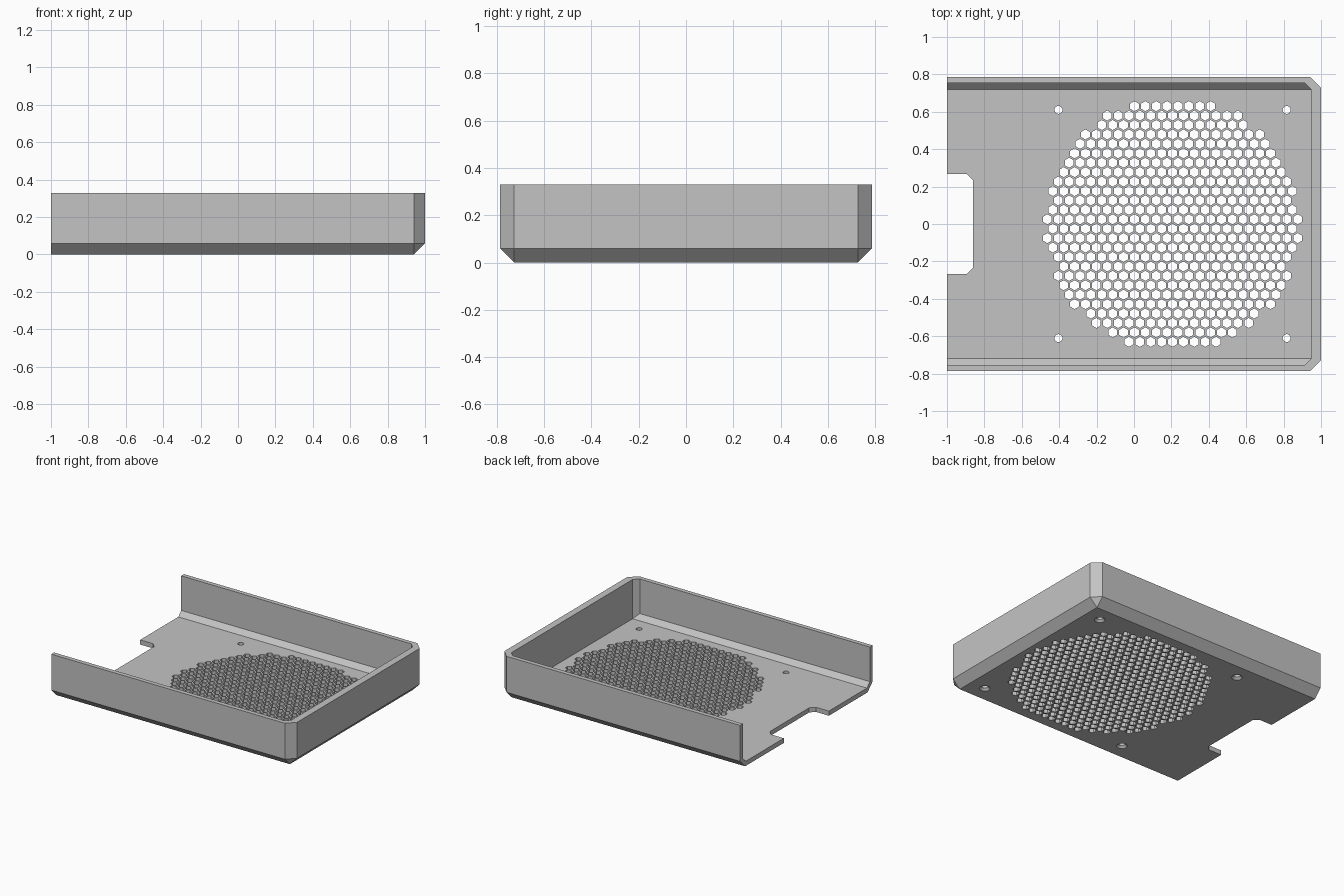
import bpy, bmesh
from math import cos, sin, tau, hypot

if "Cube" in bpy.data.objects:
    bpy.data.objects.remove(bpy.data.objects["Cube"], do_unlink=True)

HALF_Y, HEIGHT, CHAMFER = 0.787, 0.33, 0.06
WALL, END_WALL, FLOOR = 0.033, 0.053, 0.035
FAN_X, SCREW = 0.206, 0.61
PITCH, HEX_R, GRILLE_R = 0.0582, 0.0268, 0.679

grey = bpy.data.materials.new("light_grey_plastic")
colour = (0.55, 0.55, 0.55, 1)
grey.diffuse_color = colour
grey.use_nodes = True
grey.node_tree.nodes["Principled BSDF"].inputs["Base Color"].default_value = colour


def finish(name, bm):
    bmesh.ops.recalc_face_normals(bm, faces=bm.faces[:])
    mesh = bpy.data.meshes.new(name)
    bm.to_mesh(mesh)
    bm.free()
    mesh.materials.append(grey)
    obj = bpy.data.objects.new(name, mesh)
    bpy.context.collection.objects.link(obj)
    return obj


def chamfered_block(name, x0, x1, half_y, z0, z1, c):
    """Block with its lower edges and its two +x corners chamfered."""
    bm = bmesh.new()
    for s in (-1, 1):
        inner, outer = s * (half_y - c), s * half_y
        for x in (x0, x1 - c):
            bm.verts.new((x, inner, z0))
            for z in (z0 + c, z1):
                bm.verts.new((x, outer, z))
        for z in (z0 + c, z1):
            bm.verts.new((x1, inner, z))
    bmesh.ops.convex_hull(bm, input=bm.verts[:])
    bmesh.ops.dissolve_limit(bm, angle_limit=0.01, verts=bm.verts[:], edges=bm.edges[:])
    return finish(name, bm)


def loft(bm, rings):
    """Closed solid through rings of equal point count."""
    loops = [[bm.verts.new(p) for p in ring] for ring in rings]
    n = len(loops[0])
    bm.faces.new(loops[0][::-1])
    bm.faces.new(loops[-1])
    for a, b in zip(loops, loops[1:]):
        for i in range(n):
            j = (i + 1) % n
            bm.faces.new((a[i], a[j], b[j], b[i]))


def ring(x, y, z, r, n):
    # the first point lies on +y, so hexagons stand on a corner
    return [(x - r * sin(tau * i / n), y + r * cos(tau * i / n), z) for i in range(n)]


# Tray shell
tray = chamfered_block("vented_tray", -1, 1, HALF_Y, 0, HEIGHT, CHAMFER)

# Inside space, open at the top and at -x; its end wall stays upright
bm = bmesh.new()
half, end, c = HALF_Y - WALL, 1 - END_WALL, WALL + 0.002
for s in (-1, 1):
    for x, y, z in ((end, half - c, FLOOR), (end - c, half, FLOOR + c), (end, half - c, 0.5),
                    (end - c, half, 0.5), (-1.2, half - c, FLOOR),
                    (-1.2, half, FLOOR + c), (-1.2, half, 0.5)):
        bm.verts.new((x, s * y, z))
bmesh.ops.convex_hull(bm, input=bm.verts[:])
bmesh.ops.dissolve_limit(bm, angle_limit=0.01, verts=bm.verts[:], edges=bm.edges[:])
cavity = finish("cavity_cutter", bm)

# Cable notch, countersunk screw holes and hexagonal grille
bm = bmesh.new()
notch = [(-1.2, -0.267), (-0.893, -0.267), (-0.86, -0.234),
         (-0.86, 0.234), (-0.893, 0.267), (-1.2, 0.267)]
loft(bm, [[(x, y, z) for x, y in notch] for z in (-0.1, 0.1)])

for sx in (-1, 1):
    for sy in (-1, 1):
        x, y = FAN_X + sx * SCREW, sy * SCREW
        loft(bm, [ring(x, y, z, r, 24)
                  for z, r in ((-0.02, 0.057), (0.016, 0.021), (0.1, 0.021))])

for row in range(26):
    y = (12.5 - row) * PITCH * 0.866
    for col in range(-13, 14):
        dx = (col + (0.5 if row % 2 == 0 else 0)) * PITCH
        if hypot(dx, y) < GRILLE_R:
            loft(bm, [ring(FAN_X + dx, y, z, HEX_R, 6) for z in (-0.1, 0.1)])
holes = finish("hole_cutter", bm)

# Cut, then keep only the finished tray
for cutter in (cavity, holes):
    cutter.hide_render = True
    mod = tray.modifiers.new(cutter.name, "BOOLEAN")
    mod.operation = "DIFFERENCE"
    mod.solver = "EXACT"
    mod.object = cutter
depsgraph = bpy.context.evaluated_depsgraph_get()
cut_mesh = bpy.data.meshes.new_from_object(tray.evaluated_get(depsgraph))
tray.modifiers.clear()
tray.data = cut_mesh
for cutter in (cavity, holes):
    bpy.data.objects.remove(cutter, do_unlink=True)
